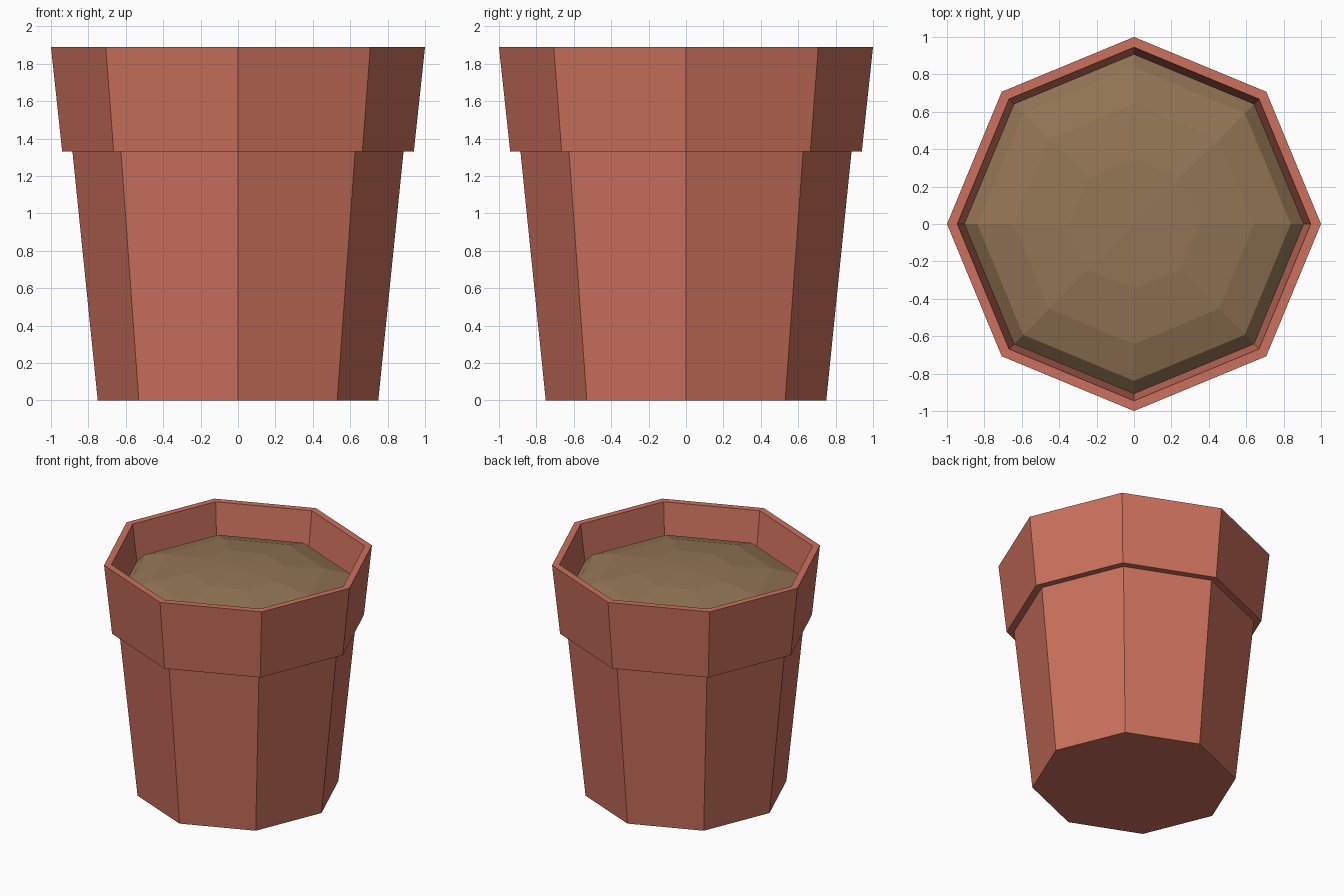
import bpy, bmesh
from math import sin, cos, pi

if "Cube" in bpy.data.objects:
    bpy.data.objects.remove(bpy.data.objects["Cube"])

SIDES = 8


def material(name, rgb):
    mat = bpy.data.materials.new(name)
    mat.diffuse_color = (*rgb, 1.0)
    mat.use_nodes = True
    mat.node_tree.nodes["Principled BSDF"].inputs["Base Color"].default_value = mat.diffuse_color
    return mat


def lathe(name, profile, mat):
    """Revolve (radius, z) points into an eight-sided solid; radius 0 makes a pole."""
    bm = bmesh.new()
    rings = []
    for r, z in profile:
        if r == 0:
            rings.append([bm.verts.new((0, 0, z))] * SIDES)
        else:
            rings.append([bm.verts.new((r * cos(2 * pi * i / SIDES),
                                        r * sin(2 * pi * i / SIDES), z))
                          for i in range(SIDES)])
    for a, b in zip(rings, rings[1:]):
        for i in range(SIDES):
            j = (i + 1) % SIDES
            bm.faces.new(dict.fromkeys((a[i], a[j], b[j], b[i])))
    # flat caps on open ends
    if profile[0][0]:
        bm.faces.new(rings[0][::-1])
    if profile[-1][0]:
        bm.faces.new(rings[-1])
    bmesh.ops.recalc_face_normals(bm, faces=bm.faces)
    mesh = bpy.data.meshes.new(name)
    bm.to_mesh(mesh)
    bm.free()
    mesh.materials.append(mat)
    obj = bpy.data.objects.new(name, mesh)
    bpy.context.collection.objects.link(obj)
    return obj


terracotta = material("terracotta", (0.60, 0.165, 0.11))
earth = material("earth", (0.29, 0.18, 0.09))

# Pot: tapered body, overhanging collar, lip and recessed inside
lathe("pot", [(0.75, 0), (0.885, 1.33), (0.94, 1.33), (1.0, 1.89),
              (0.945, 1.89), (0.905, 1.58)], terracotta)

# Soil: low faceted dome filling the recess
SOIL_R, SOIL_Z, SOIL_H = 0.907, 1.60, 0.185
dome = [(SOIL_R * cos(k * pi / 8), SOIL_Z + SOIL_H * sin(k * pi / 8)) for k in range(4)]
lathe("soil", dome + [(0, SOIL_Z + SOIL_H)], earth)
